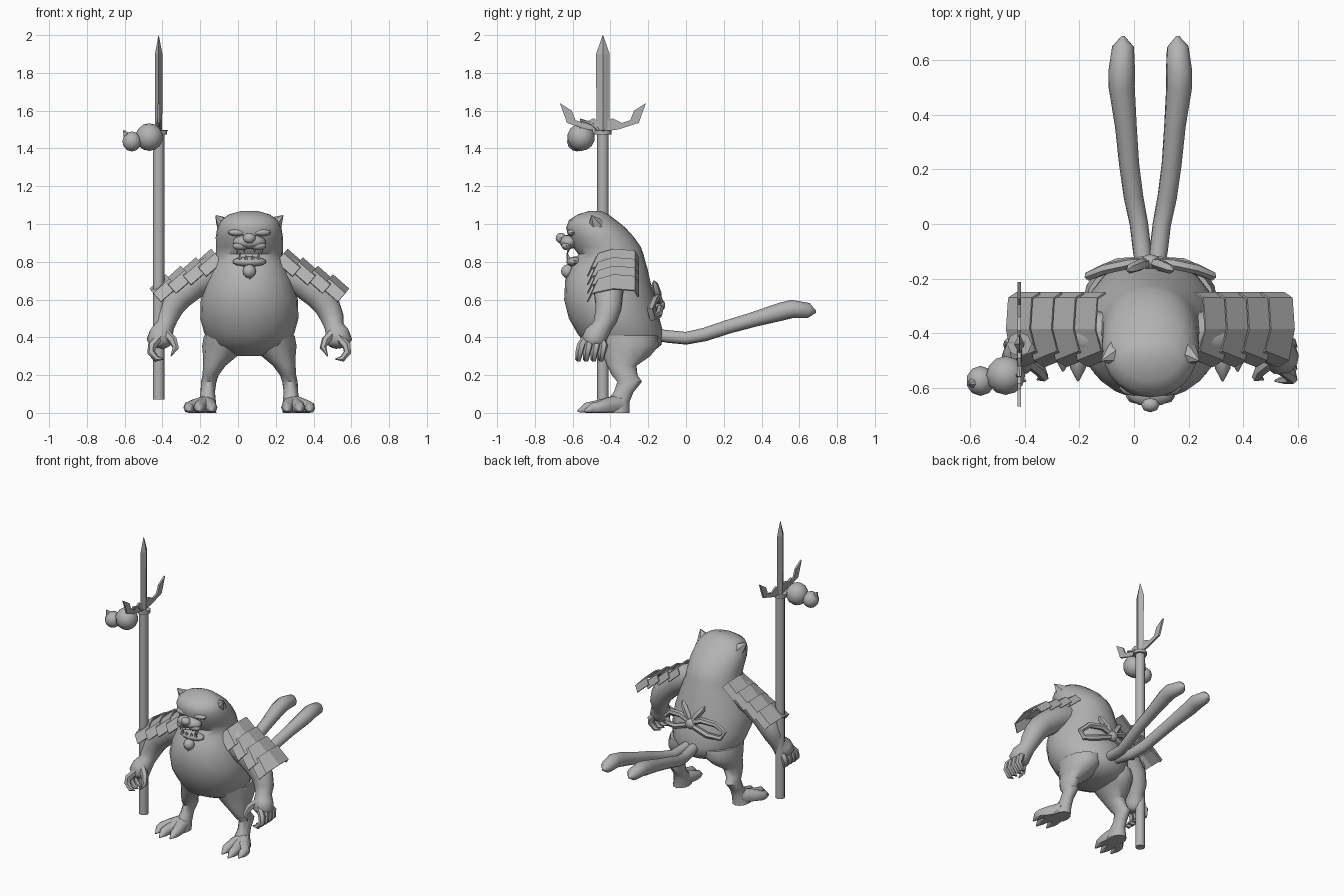
import bpy, bmesh, math
from mathutils import Vector

CX = 0.06  # creature's mirror plane
grey = bpy.data.materials.new("plain_grey")
grey.diffuse_color = (0.45, 0.45, 0.45, 1)


def finish(name, bm, smooth=True, angle=50):
    bmesh.ops.recalc_face_normals(bm, faces=bm.faces)
    me = bpy.data.meshes.new(name)
    bm.to_mesh(me)
    bm.free()
    me.materials.append(grey)
    ob = bpy.data.objects.new(name, me)
    bpy.context.collection.objects.link(ob)
    if smooth:
        bpy.context.view_layer.objects.active = ob
        ob.select_set(True)
        bpy.ops.object.shade_smooth_by_angle(angle=math.radians(angle))
        ob.select_set(False)
    return ob


def skin(name, rings, smooth=True):
    """Bridge rings of points and cap both ends."""
    bm = bmesh.new()
    vs = [[bm.verts.new(p) for p in r] for r in rings]
    n = len(vs[0])
    for a, b in zip(vs, vs[1:]):
        for i in range(n):
            bm.faces.new((a[i], a[(i + 1) % n], b[(i + 1) % n], b[i]))
    bm.faces.new(vs[0])
    bm.faces.new(vs[-1])
    return finish(name, bm, smooth)


def loft(name, rows, n=12):
    """Stacked ellipses: x, y, z, rx, ry."""
    ang = [2 * math.pi * i / n for i in range(n)]
    return skin(name, [[(x + rx * math.cos(a), y + ry * math.sin(a), z) for a in ang]
                       for x, y, z, rx, ry in rows])


def tube(name, pts, n=8, floor=-1, smooth=True):
    """Round limb along a path of x, y, z, radius."""
    P = [Vector(p[:3]) for p in pts]
    rings, u = [], None
    for i, p in enumerate(P):
        t = (P[min(i + 1, len(P) - 1)] - P[max(i - 1, 0)]).normalized()
        if u is None:
            u = t.orthogonal()
        u = (u - t * u.dot(t)).normalized()
        w = t.cross(u)
        ring = []
        for k in range(n):
            a = 2 * math.pi * k / n
            q = p + pts[i][3] * (u * math.cos(a) + w * math.sin(a))
            q.z = max(q.z, floor)
            ring.append(q)
        rings.append(ring)
    return skin(name, rings, smooth)


def ball(name, c, s, n=12):
    bm = bmesh.new()
    bmesh.ops.create_uvsphere(bm, u_segments=n, v_segments=max(6, n // 2 + 1), radius=1)
    bmesh.ops.scale(bm, vec=s, verts=bm.verts)
    bmesh.ops.translate(bm, vec=c, verts=bm.verts)
    return finish(name, bm)


def side_path(s, pts):
    return [(CX + s * p[0],) + tuple(p[1:]) for p in pts]


# torso and head: z, front y, back y, half width
body = [(.30, -.38, -.24, .06), (.32, -.45, -.18, .14), (.36, -.53, -.13, .205),
        (.42, -.575, -.12, .238), (.5, -.62, -.14, .26), (.6, -.645, -.165, .257),
        (.7, -.64, -.19, .228), (.77, -.61, -.205, .2), (.80, -.59, -.215, .187),
        (.84, -.57, -.225, .178), (.88, -.60, -.24, .177), (.93, -.62, -.275, .178),
        (.98, -.635, -.32, .17), (1.02, -.62, -.37, .15), (1.05, -.575, -.41, .11),
        (1.07, -.51, -.45, .04)]
loft("body_and_head", [(CX, (f + b) / 2, z, w, (b - f) / 2) for z, f, b, w in body], 24)

# face
ball("muzzle", (CX, -.62, .905), (.09, .05, .038))
ball("nose", (CX, -.662, .925), (.034, .028, .028), 8)
ball("lower_jaw", (CX, -.588, .80), (.09, .045, .028))
ball("collar_bell", (CX, -.625, .75), (.037, .037, .037), 10)
tube("bell_stud", [(CX, -.63, .72, .012), (CX, -.63, .703, .006)], 6)

for s, side in ((-1, "right"), (1, "left")):
    # ears, cheeks and teeth
    tube(side + "_ear", side_path(s, [(.125, -.47, .985, .05), (.15, -.485, 1.015, .032),
                                      (.178, -.50, 1.045, .003)]), 6)
    ball(side + "_brow", (CX + s * .06, -.60, .955), (.055, .03, .02), 8)
    ball(side + "_lip", (CX + s * .045, -.632, .885), (.045, .028, .024), 8)
    for dx, z, dz in ((.065, .875, -.04), (.05, .815, .04), (.018, .815, .02), (.028, .87, -.02)):
        tube(side + "_tooth", side_path(s, [(dx, -.622, z, .011), (dx, -.63, z + dz, .001)]), 5)

    # arm and hand
    tube(side + "_arm", side_path(s, [
        (.12, -.40, .77, .075), (.2, -.405, .745, .09), (.29, -.41, .69, .085),
        (.37, -.41, .62, .077), (.415, -.41, .56, .07), (.44, -.425, .50, .062),
        (.45, -.445, .455, .052), (.468, -.475, .415, .064), (.48, -.49, .375, .066),
        (.485, -.495, .35, .04)]), 12)
    for k in range(4):
        y = -.555 + k * .04
        tube(side + "_finger", side_path(s, [
            (.475, y * .6 - .195, .40, .022), (.515, y, .355, .024), (.52, y - .01, .32, .021),
            (.49, y - .015, .285, .017), (.455, y - .02, .285, .003)]), 6)
    tube(side + "_thumb", side_path(s, [(.45, -.50, .43, .024), (.405, -.535, .385, .024),
                                        (.39, -.56, .345, .018), (.415, -.57, .30, .003)]), 6)

    # leg, foot and toes
    loft(side + "_leg", side_path(s, [
        (.12, -.32, .41, .12, .17), (.135, -.305, .355, .115, .16), (.155, -.315, .30, .09, .125),
        (.185, -.34, .25, .06, .078), (.205, -.325, .2, .043, .068), (.215, -.298, .165, .041, .065),
        (.22, -.33, .11, .038, .052), (.222, -.36, .06, .045, .062), (.23, -.375, 0, .055, .075)]), 12)
    for dx, y in ((.2, -.505), (.265, -.53), (.32, -.495)):
        tube(side + "_toe", side_path(s, [
            (.23, -.36, .045, .05), (.23 * .4 + dx * .6, -.43, .035, .042), (dx, y + .03, .028, .032),
            (dx, y, .025, .028), (dx, y - .045, .008, .004)]), 8, 0)

    # overlapping arched shoulder plates
    for i in range(4):
        bm = bmesh.new()
        rows = []
        for t, shift in ((0, 0), (.115, -.035)):
            x, z = .195 + .08 * i + .75 * t, .86 - .045 * i - .66 * t
            rows.append([bm.verts.new((CX + s * (x + .66 * h), y, z + .75 * h)) for y, h in
                         ((-.49 + shift, -.08), (-.465 + shift, -.02), (-.385, .012),
                          (-.27, 0), (-.25, -.045))])
        for j in range(4):
            bm.faces.new((rows[0][j], rows[0][j + 1], rows[1][j + 1], rows[1][j]))
        ob = finish(side + "_shoulder_plate", bm, False)
        ob.modifiers.new("thickness", "SOLIDIFY").thickness = .008

    # tail
    tube(side + "_tail", side_path(s, [
        (.02, -.19, .42, .028), (.03, -.1, .405, .034), (.042, 0, .395, .034),
        (.062, .1, .415, .036), (.078, .22, .455, .037), (.09, .36, .495, .04),
        (.105, .5, .535, .048), (.105, .56, .55, .049), (.1, .65, .542, .04),
        (.1, .688, .535, .006)]), 10)

    # rope bow on the back
    tube(side + "_bow_loop", side_path(s, [
        (.0, -.14, .58, .018), (.08, -.145, .61, .02), (.17, -.165, .6, .02), (.225, -.19, .55, .018),
        (.2, -.18, .505, .018), (.12, -.145, .52, .02), (.0, -.135, .565, .018)]), 6)
    tube(side + "_bow_end", side_path(s, [
        (0, -.14, .57, .012), (.035, -.15, .63, .022), (.075, -.165, .68, .018),
        (.085, -.17, .70, .003)]), 5)
ball("bow_knot", (CX, -.14, .57), (.04, .03, .035), 8)

# spear shaft, collar and blade
SX, SY = -.42, -.44
tube("spear_shaft", [(SX, SY, .07, .031), (SX, SY, 1.49, .031)], 8)
tube("spear_collar", [(SX, SY, 1.475, .045), (SX, SY, 1.495, .045)], 8)
skin("spear_blade", [[(SX, SY - w, z), (SX + w * .55, SY, z), (SX, SY + w, z), (SX - w * .55, SY, z)]
                     for z, w in ((1.48, .034), (1.9, .036), (1.998, .002))], False)

# wavy side prongs
for s in (-1, 1):
    outline = [(0, 1.49), (.08, 1.5), (.19, 1.535), (.228, 1.64), (.165, 1.6), (.145, 1.55),
               (.10, 1.535), (.05, 1.56), (0, 1.53)]
    skin("spear_prong", [[(SX + dx, SY + s * y, z) for y, z in outline] for dx in (-.006, .006)], False)
    tube("collar_spike", [(SX, SY, 1.485, .02), (SX + s * .05, SY, 1.495, .002)], 4)

# hanging gourd
ball("gourd_large", (-.47, -.555, 1.46), (.073, .073, .073))
ball("gourd_small", (-.562, -.575, 1.437), (.053, .055, .053), 10)
tube("gourd_stem", [(-.58, -.58, 1.455, .03), (-.605, -.585, 1.495, .004)], 6)
tube("gourd_cord", [(-.425, -.555, 1.5, .01), (-.42, -.555, 1.55, .01), (-.42, -.5, 1.53, .01),
                    (-.42, -.45, 1.485, .01)], 6)
